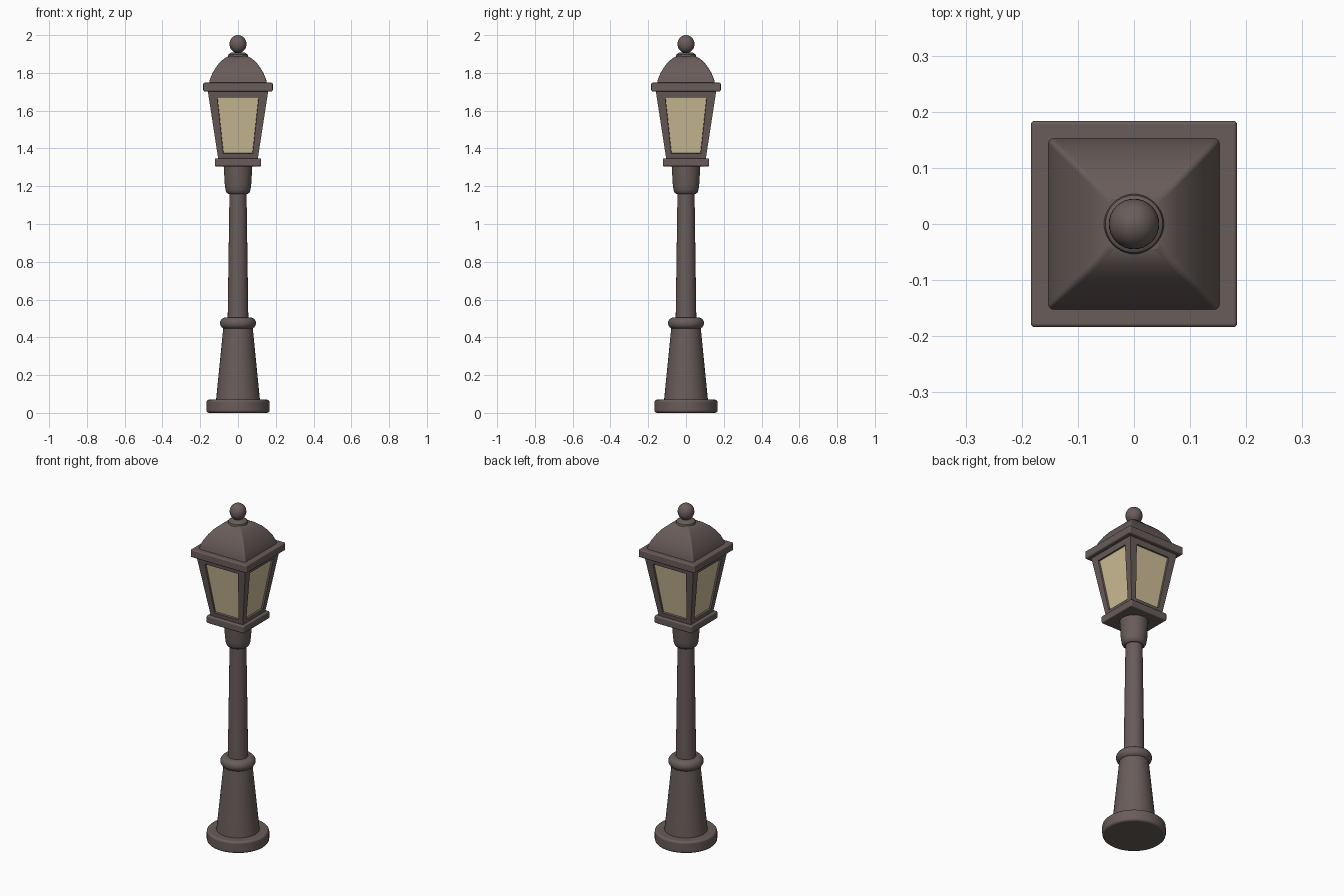
import bpy, bmesh, math
from mathutils import Vector

if "Cube" in bpy.data.objects:
    bpy.data.objects.remove(bpy.data.objects["Cube"])


def material(name, rgb):
    m = bpy.data.materials.new(name)
    m.use_nodes = True
    m.diffuse_color = (*rgb, 1)
    bsdf = m.node_tree.nodes["Principled BSDF"]
    bsdf.inputs["Base Color"].default_value = (*rgb, 1)
    bsdf.inputs["Roughness"].default_value = 0.7
    return m


IRON = material("brown iron", (0.14, 0.108, 0.1))
GLASS = material("warm glass", (0.62, 0.52, 0.31))


def finish(name, bm, mats, bevel=0, angle=35):
    bmesh.ops.recalc_face_normals(bm, faces=bm.faces)
    me = bpy.data.meshes.new(name)
    bm.to_mesh(me)
    bm.free()
    ob = bpy.data.objects.new(name, me)
    bpy.context.collection.objects.link(ob)
    for m in mats:
        me.materials.append(m)
    bpy.ops.object.select_all(action="DESELECT")
    ob.select_set(True)
    bpy.context.view_layer.objects.active = ob
    bpy.ops.object.shade_smooth_by_angle(angle=math.radians(angle))
    if bevel:
        mod = ob.modifiers.new("soft edges", "BEVEL")
        mod.width = bevel
        mod.segments = 3
        mod.limit_method = "ANGLE"
        mod.angle_limit = math.radians(angle)
        mod.harden_normals = True
    return ob


def stack(profile, sides):
    """Closed solid of stacked rings; four sides gives a square of that half width."""
    bm = bmesh.new()
    turn, grow = (math.pi / 4, math.sqrt(2)) if sides == 4 else (0, 1)
    rings = []
    for r, z in profile:
        angles = [turn + math.tau * i / sides for i in range(sides)]
        rings.append([bm.verts.new((r * grow * math.cos(a), r * grow * math.sin(a), z))
                      for a in angles])
    for low, high in zip(rings, rings[1:]):
        for i in range(sides):
            j = (i + 1) % sides
            bm.faces.new((low[i], low[j], high[j], high[i]))
    bm.faces.new(rings[0][::-1])
    bm.faces.new(rings[-1])
    return bm


def round_part(name, profile, bevel=0):
    return finish(name, stack(profile, 40), [IRON], bevel)


def square_part(name, profile, bevel=0):
    return finish(name, stack(profile, 4), [IRON], bevel)


# Pedestal and post
round_part("base_disc", [(0.168, 0), (0.168, 0.07)], 0.014)
round_part("pedestal", [(0.117, 0.06), (0.077, 0.46)])
ring = [(0.064 + 0.031 * math.cos(a), 0.475 + 0.031 * math.sin(a))
        for a in (math.pi * (i / 12 - 0.5) for i in range(13))]
round_part("post_ring", ring)
round_part("post", [(0.055, 0.48), (0.045, 1.18)])
round_part("lantern_socket", [(0.05, 1.158), (0.06, 1.165), (0.066, 1.18),
                              (0.07, 1.21), (0.076, 1.31)])

# Lantern body: a tapered box with a recessed glass pane on each side
Z0, Z1, W0, W1 = 1.34, 1.71, 0.104, 0.161
bm = stack([(W0, Z0), (W1, Z1)], 4)
bm.normal_update()
walls = [f for f in bm.faces if abs(f.normal.z) < 0.5]
bmesh.ops.inset_individual(bm, faces=walls, thickness=0.03)
for f in walls:
    out = Vector((round(f.normal.x), round(f.normal.y), 0))
    side = Vector((-out.y, out.x, 0))
    middle = f.calc_center_median().z
    for v in f.verts:
        half, z = (0.11, 1.67) if v.co.z > middle else (0.078, 1.372)
        depth = W0 + (W1 - W0) * (z - Z0) / (Z1 - Z0)
        v.co = out * depth + side * math.copysign(half, v.co.dot(side)) + Vector((0, 0, z))
bm.normal_update()
bmesh.ops.inset_individual(bm, faces=walls, thickness=0.002, depth=-0.01)
for f in walls:
    f.material_index = 1
finish("lantern_body", bm, [IRON, GLASS], angle=20)

# Square plates and domed roof
square_part("lantern_floor", [(0.123, 1.305), (0.123, 1.348)], 0.007)
square_part("roof_plate", [(0.184, 1.702), (0.184, 1.748)], 0.007)
square_part("roof", [(0.154, 1.74), (0.149, 1.765), (0.137, 1.795), (0.118, 1.828),
                     (0.096, 1.856), (0.072, 1.877), (0.045, 1.89)], 0.008)

# Finial
round_part("finial_collar", [(0.05, 1.875), (0.054, 1.884), (0.051, 1.898), (0.036, 1.908)])
ball = bmesh.new()
bmesh.ops.create_uvsphere(ball, u_segments=32, v_segments=16, radius=0.045)
bmesh.ops.scale(ball, vec=(1, 1, 1.06), verts=ball.verts)
bmesh.ops.translate(ball, vec=(0, 0, 1.9523), verts=ball.verts)
finish("finial_ball", ball, [IRON])
